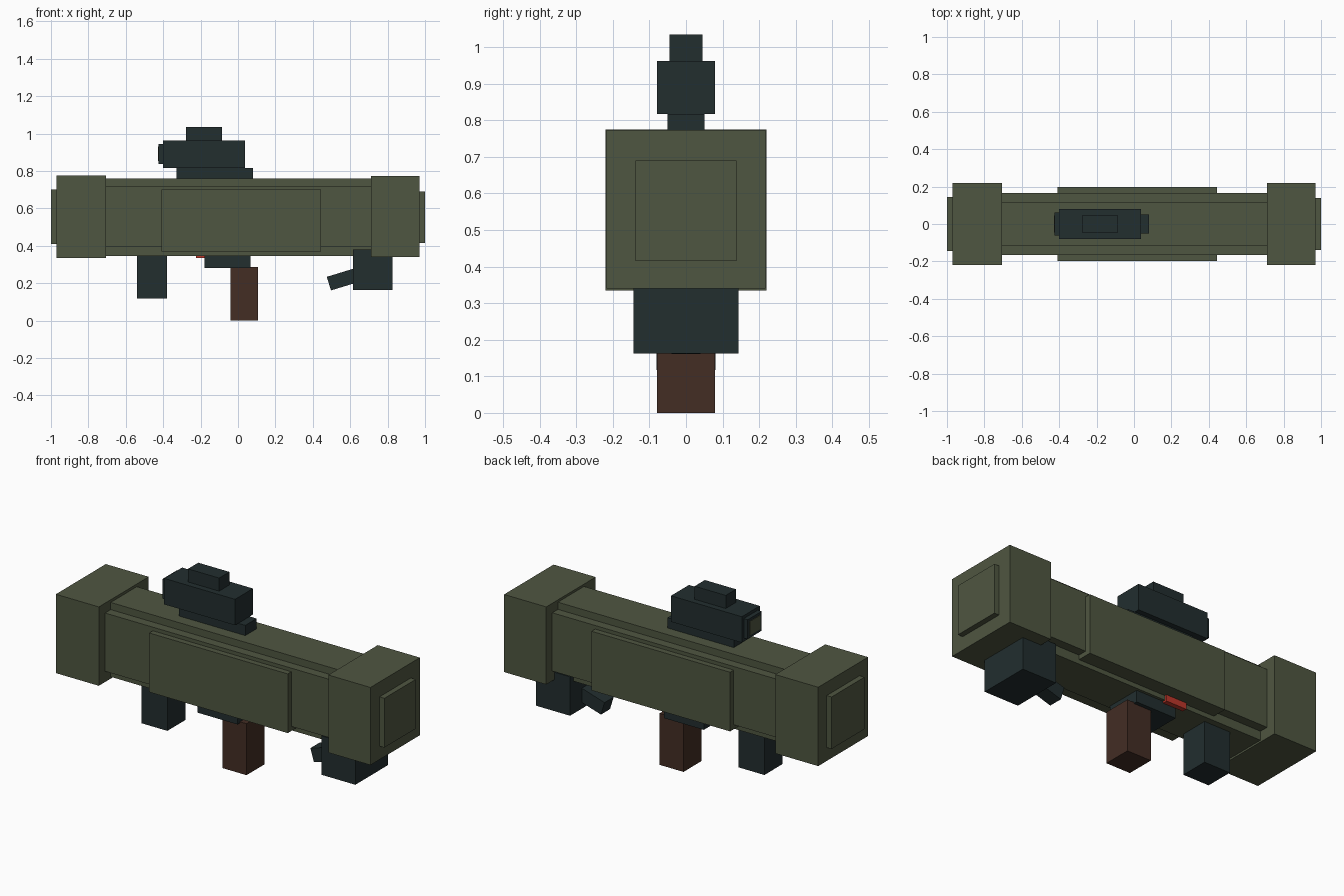
import bpy
import math

if "Cube" in bpy.data.objects:
    bpy.data.objects.remove(bpy.data.objects["Cube"])


def material(name, rgb):
    m = bpy.data.materials.new(name)
    lin = [((c / 255 + 0.055) / 1.055) ** 2.4 for c in rgb]
    m.diffuse_color = (*lin, 1)
    m.use_nodes = True
    m.node_tree.nodes["Principled BSDF"].inputs["Base Color"].default_value = m.diffuse_color
    return m


OLIVE = material("olive_green", (79, 86, 65))
DARK = material("dark_slate", (34, 46, 47))
WOOD = material("brown_grip", (67, 45, 36))
RED = material("red", (190, 55, 42))


def box(name, mat, x, y, z, tilt=0):
    """Box from (min, max) ranges; a single y means a symmetric half width."""
    if not isinstance(y, tuple):
        y = (-y, y)
    centre = [(r[0] + r[1]) / 2 for r in (x, y, z)]
    bpy.ops.mesh.primitive_cube_add(size=1, location=centre, rotation=(0, tilt, 0))
    o = bpy.context.object
    o.name = name
    o.scale = [r[1] - r[0] for r in (x, y, z)]
    bpy.ops.object.transform_apply(location=False, rotation=False, scale=True)
    o.data.materials.append(mat)
    return o


# Tube: tall core crossed with a wide core, giving stepped corners
box("tube_tall_core", OLIVE, (-0.72, 0.72), 0.115, (0.345, 0.76))
box("tube_wide_core", OLIVE, (-0.72, 0.72), 0.165, (0.395, 0.72))
box("side_panels", OLIVE, (-0.41, 0.445), 0.197, (0.37, 0.70))

# End collars and raised end plates
box("left_collar", OLIVE, (-0.97, -0.705), 0.22, (0.335, 0.775))
box("right_collar", OLIVE, (0.71, 0.97), 0.218, (0.34, 0.773))
box("left_end_plate", OLIVE, (-1.0, -0.96), 0.145, (0.41, 0.70))
box("right_end_plate", OLIVE, (0.96, 1.0), 0.138, (0.415, 0.69))

# Sight
box("sight_mount", DARK, (-0.33, 0.08), 0.05, (0.75, 0.817))
box("sight_body", DARK, (-0.40, 0.037), 0.079, (0.817, 0.962))
box("sight_top", DARK, (-0.277, -0.085), 0.045, (0.96, 1.035))
box("sight_eyepiece", DARK, (-0.424, -0.39), 0.062, (0.837, 0.945))
box("sight_lens", OLIVE, (-0.427, -0.423), 0.045, (0.852, 0.93))

# Underside: trigger housing, grips and button
box("trigger_housing", DARK, (-0.18, 0.067), 0.10, (0.28, 0.36))
box("rear_grip", DARK, (-0.54, -0.38), 0.08, (0.117, 0.36))
box("main_grip", WOOD, (-0.04, 0.108), 0.079, (0.003, 0.29))
box("button", RED, (-0.225, -0.10), (0.10, 0.127), (0.335, 0.393))

# Front block with its tilted lever
box("front_block", DARK, (0.615, 0.825), 0.144, (0.163, 0.38))
box("lever", DARK, (0.482, 0.662), 0.04, (0.186, 0.262), tilt=-math.radians(17))

# Grip foot rests on the ground
bpy.data.objects["main_grip"].location.z -= 0.003
